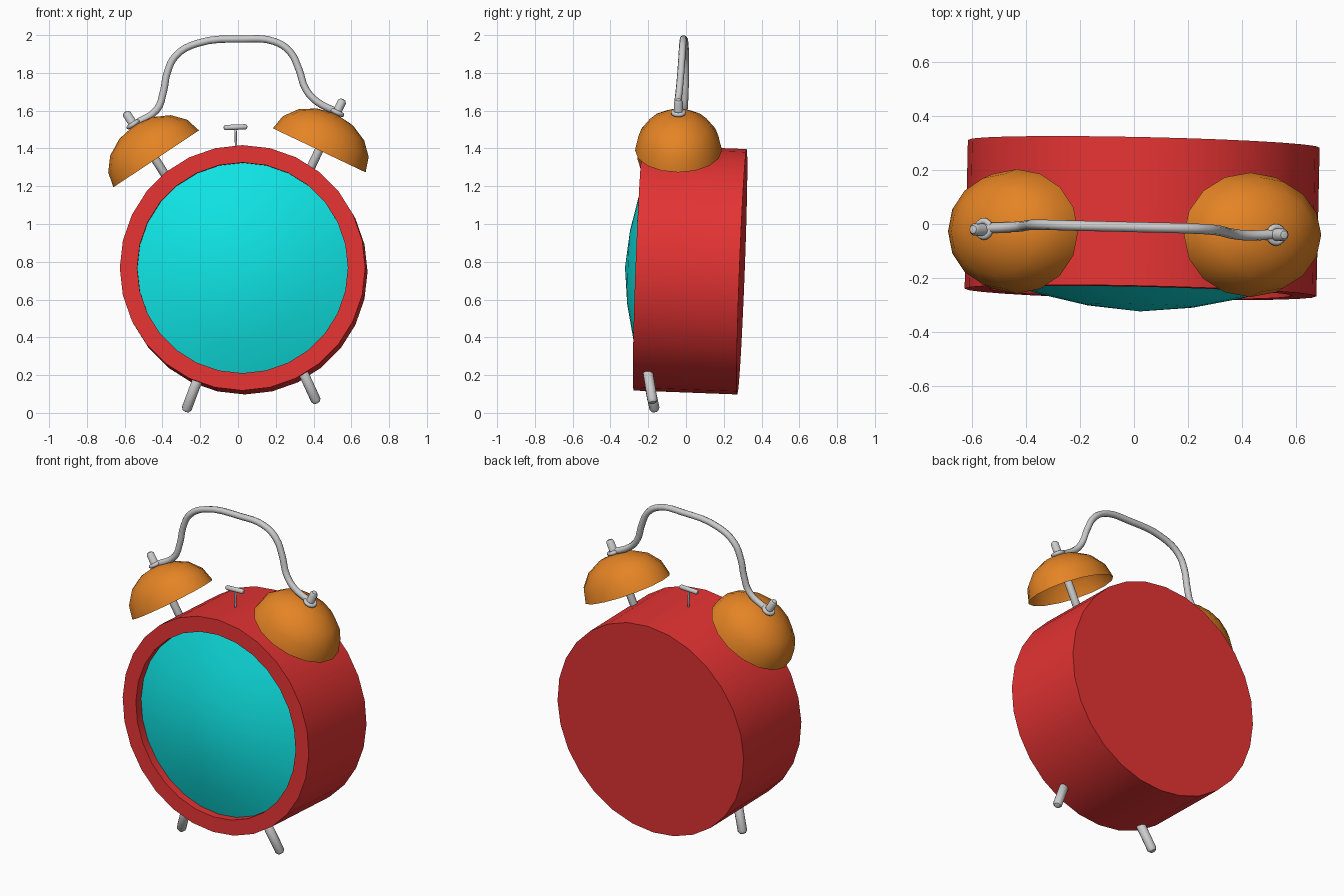
import bpy, bmesh, math
from mathutils import Vector, Matrix

if "Cube" in bpy.data.objects:
    bpy.data.objects.remove(bpy.data.objects["Cube"])


def material(name, rgb):
    m = bpy.data.materials.new(name)
    m.diffuse_color = (*rgb, 1)
    m.use_nodes = True
    m.node_tree.nodes["Principled BSDF"].inputs["Base Color"].default_value = m.diffuse_color
    return m


RED = material("red", (0.78, 0.033, 0.033))
CYAN = material("cyan", (0.005, 0.78, 0.78))
ORANGE = material("orange", (0.78, 0.23, 0.018))
GREY = material("light_grey", (0.6, 0.6, 0.6))


def finish(ob, mat, angle=40):
    ob.data.materials.append(mat)
    bpy.ops.object.select_all(action='DESELECT')
    ob.select_set(True)
    bpy.context.view_layer.objects.active = ob
    bpy.ops.object.shade_smooth_by_angle(angle=math.radians(angle))


def lathe(name, profile, matrix, mat, sides):
    """Revolve (radius, height) points about local z; radius 0 makes a pole."""
    bm = bmesh.new()
    rings = []
    for r, h in profile:
        if r == 0:
            rings.append([bm.verts.new((0, 0, h))])
        else:
            rings.append([bm.verts.new((r * math.cos(2 * math.pi * i / sides),
                                        r * math.sin(2 * math.pi * i / sides), h))
                          for i in range(sides)])
    for a, b in zip(rings, rings[1:]):
        for i in range(sides):
            j = (i + 1) % sides
            quad = [a[i % len(a)], a[j % len(a)], b[j % len(b)], b[i % len(b)]]
            bm.faces.new(list(dict.fromkeys(quad)))
    bm.transform(matrix)
    bmesh.ops.recalc_face_normals(bm, faces=bm.faces)
    me = bpy.data.meshes.new(name)
    bm.to_mesh(me)
    bm.free()
    ob = bpy.data.objects.new(name, me)
    bpy.context.collection.objects.link(ob)
    finish(ob, mat)
    return ob


def frame(origin, axis):
    q = Vector(axis).to_track_quat('Z', 'Y')
    return Matrix.Translation(origin) @ q.to_matrix().to_4x4()


def rod(name, p0, p1, r, sides=12):
    """Round rod with softened ends."""
    d = Vector(p1) - Vector(p0)
    n, c = d.length, min(r * 0.7, 0.02)
    prof = [(0, 0), (r * 0.65, c * 0.25), (r, c), (r, n - c), (r * 0.65, n - c * 0.25), (0, n)]
    return lathe(name, prof, frame(p0, d), GREY, sides)


# Case: slightly tilted drum with a recessed front
case_frame = frame((0.024, -0.253, 0.768), (0.022, 1, -0.038))
lathe("case", [(0, 0.55), (0.65, 0.55), (0.65, 0), (0.558, 0), (0.558, 0.055)],
      case_frame, RED, 28)

# Domed dial set in the recess
lathe("dial", [(0, -0.07), (0.2, -0.05), (0.395, -0.008), (0.558, 0.05)],
      case_frame, CYAN, 28)

# Bells: open half ellipsoids, each on a post
bell_profile = [(math.cos(a), math.sin(a)) for a in
                [math.radians(22.5 * i) for i in range(4)]] + [(0, 1)]
bells = [("left", (-0.433, -0.027, 1.345), 33.6, (-0.36, -0.027, 1.22), (-0.597, -0.02, 1.595)),
         ("right", (0.43, -0.04, 1.39), -25.4, (0.36, -0.04, 1.245), (0.557, -0.04, 1.662))]
for side, centre, tilt, low, high in bells:
    m = (Matrix.Translation(centre) @ Matrix.Rotation(-math.radians(tilt), 4, 'Y')
         @ Matrix.Diagonal((0.272, 0.23, 0.212, 1)))
    lathe(side + "_bell", bell_profile, m, ORANGE, 16)
    rod(side + "_bell_post", low, high, 0.023)

# Carrying handle
path = [(-0.545, -0.015, 1.53), (-0.43, -0.01, 1.605), (-0.395, -0.005, 1.70),
        (-0.375, -0.003, 1.80), (-0.33, -0.003, 1.89), (-0.22, -0.006, 1.955),
        (0.03, -0.012, 1.979), (0.19, -0.016, 1.967), (0.275, -0.02, 1.912),
        (0.322, -0.026, 1.82), (0.358, -0.035, 1.715), (0.415, -0.042, 1.65),
        (0.53, -0.038, 1.59)]
cu = bpy.data.curves.new("handle", 'CURVE')
cu.dimensions = '3D'
cu.bevel_depth = 0.019
cu.bevel_resolution = 2
cu.resolution_u = 4
cu.use_fill_caps = True
sp = cu.splines.new('BEZIER')
sp.bezier_points.add(len(path) - 1)
for p, co in zip(sp.bezier_points, path):
    p.co = co
    p.handle_left_type = p.handle_right_type = 'AUTO'
handle = bpy.data.objects.new("handle", cu)
bpy.context.collection.objects.link(handle)
bpy.ops.object.select_all(action='DESELECT')
handle.select_set(True)
bpy.context.view_layer.objects.active = handle
bpy.ops.object.convert(target='MESH')
finish(bpy.context.object, GREY, 60)

# Handle eyelets round the posts
for side, loc, tilt in [("left", (-0.555, -0.018, 1.528), -33.6),
                        ("right", (0.525, -0.04, 1.59), 25.4)]:
    bpy.ops.mesh.primitive_torus_add(location=loc, rotation=(0, math.radians(tilt), 0),
                                     major_radius=0.029, minor_radius=0.012,
                                     major_segments=16, minor_segments=8)
    ob = bpy.context.object
    ob.name = side + "_handle_eyelet"
    finish(ob, GREY, 60)

# Hammer between the bells
rod("hammer_stem", (-0.01, -0.01, 1.38), (-0.013, -0.01, 1.51), 0.006, 8)
rod("hammer_head", (-0.077, -0.01, 1.51), (0.05, -0.01, 1.515), 0.014)

# Two front legs
rod("left_leg", (-0.205, -0.205, 0.2), (-0.278, -0.163, 0.005), 0.027)
rod("right_leg", (0.335, -0.205, 0.235), (0.42, -0.175, 0.05), 0.027)
